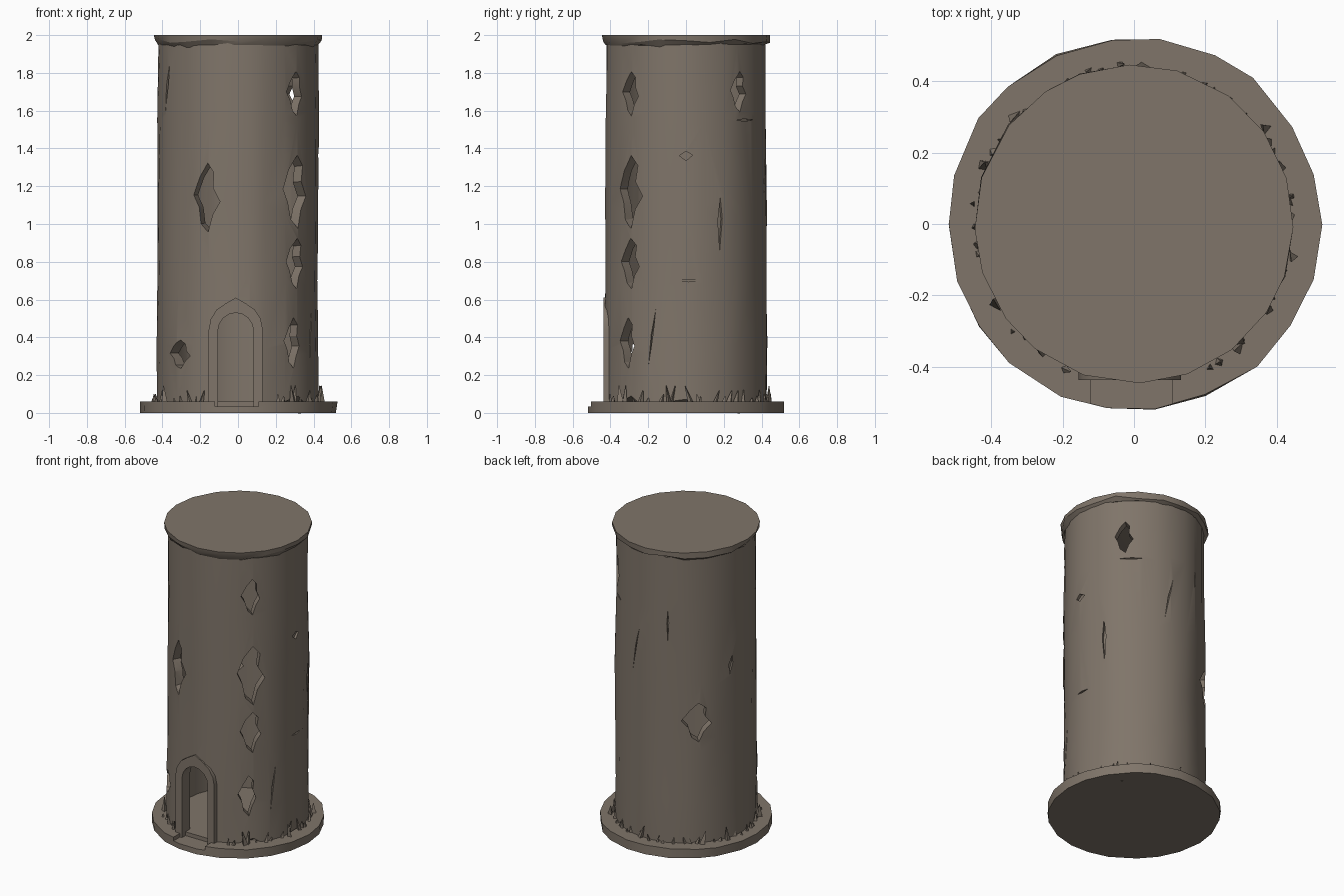
import bpy, bmesh, math, random
from mathutils import Vector, Matrix

random.seed(7)
if "Cube" in bpy.data.objects:
    bpy.data.objects.remove(bpy.data.objects["Cube"], do_unlink=True)

stone = bpy.data.materials.new("weathered_stone")
stone.use_nodes = True
COLOUR = (0.215, 0.178, 0.143, 1)
stone.diffuse_color = COLOUR
stone.node_tree.nodes["Principled BSDF"].inputs["Base Color"].default_value = COLOUR


def make(name, bm):
    bmesh.ops.recalc_face_normals(bm, faces=bm.faces)
    mesh = bpy.data.meshes.new(name)
    bm.to_mesh(mesh)
    bm.free()
    mesh.materials.append(stone)
    ob = bpy.data.objects.new(name, mesh)
    bpy.context.collection.objects.link(ob)
    return ob


def lathe(name, profile, sides, closed=False, jitter=0.0, zjitter=0.0):
    """Rings of (radius, height, roughness), either capped or joined into a tube."""
    bm = bmesh.new()
    turns = [2 * math.pi * (i + random.uniform(-1, 1) * jitter * 20) / sides for i in range(sides)]
    rings = []
    for r, z, rough in profile:
        ring = []
        for a in turns:
            rr = r + random.uniform(-1, 1) * jitter * rough
            zz = z + random.uniform(-1, 1) * zjitter * rough
            ring.append(bm.verts.new((rr * math.cos(a), rr * math.sin(a), zz)))
        rings.append(ring)
    pairs = list(zip(rings, rings[1:]))
    if closed:
        pairs.append((rings[-1], rings[0]))
    else:
        bm.faces.new(rings[0])
        bm.faces.new(rings[-1])
    for low, high in pairs:
        for i in range(sides):
            j = (i + 1) % sides
            bm.faces.new((low[i], low[j], high[j], high[i]))
    return make(name, bm)


def prism(bm, outline, matrix, near, far, flare=1.0):
    """Extrude a (u, v) outline along local x from near to far."""
    n = len(outline)
    a = [bm.verts.new(matrix @ Vector((near, u * flare, v * flare))) for u, v in outline]
    b = [bm.verts.new(matrix @ Vector((far, u, v))) for u, v in outline]
    bm.faces.new(a)
    bm.faces.new(b[::-1])
    for i in range(n):
        j = (i + 1) % n
        bm.faces.new((a[i], b[i], b[j], a[j]))


def radial(deg, z):
    return Matrix.Rotation(math.radians(deg), 4, "Z") @ Matrix.Translation((0, 0, z))


def cut(target, cutter):
    mod = target.modifiers.new("cut", "BOOLEAN")
    mod.operation, mod.solver, mod.object = "DIFFERENCE", "EXACT", cutter
    bpy.context.view_layer.update()
    result = bpy.data.meshes.new_from_object(
        target.evaluated_get(bpy.context.evaluated_depsgraph_get()))
    target.modifiers.clear()
    target.data = result
    bpy.data.objects.remove(cutter, do_unlink=True)


def smooth(ob, deg):
    bpy.ops.object.select_all(action="DESELECT")
    bpy.context.view_layer.objects.active = ob
    ob.select_set(True)
    bpy.ops.object.shade_smooth_by_angle(angle=math.radians(deg))


def arch(half, spring, rise, bottom, steps=8):
    pts = [(-half, bottom)]
    for i in range(steps + 1):
        a = math.pi * (1 - i / steps)
        pts.append((half * math.cos(a), spring + rise * math.sin(a)))
    return pts + [(half, bottom)]


# Hollow tower wall, slightly uneven outside
outer = [(0.43, 0.04, 1), (0.43, 0.35, 1), (0.427, 0.7, 1), (0.427, 1.1, 1),
         (0.425, 1.55, 1), (0.423, 1.97, 0.5)]
wall = lathe("tower_wall", outer + [(0.37, 1.97, 0), (0.37, 0.04, 0)], 26,
             closed=True, jitter=0.006, zjitter=0.05)

# Broken holes through the wall: direction, height, width, tallness
jagged = [(0.05, 0.5), (0.3, 0.36), (0.26, 0.14), (0.5, -0.06), (0.22, -0.24),
          (0.06, -0.5), (-0.2, -0.38), (-0.3, -0.14), (-0.5, 0.04), (-0.26, 0.3)]
holes = [(-44, 1.69, 0.11, 0.22), (-44, 1.17, 0.16, 0.36), (-44, 0.79, 0.13, 0.25),
         (-47, 0.37, 0.11, 0.25), (42, 1.7, 0.11, 0.2), (134, 0.86, 0.17, 0.24),
         (-113, 1.14, 0.15, 0.34), (-136, 0.31, 0.15, 0.14)]
for deg, z, w, h in holes:
    bm = bmesh.new()
    shape = [(u * w * random.uniform(0.85, 1.1), v * h) for u, v in jagged]
    prism(bm, shape, radial(deg, z), 0.5, 0.3, 1.12)
    cut(wall, make("hole_cutter", bm))

# Shallow cracks: direction, height, width, tallness, lean
cracks = [(0, 1.36, 0.07, 0.05, 0), (25, 1.0, 0.025, 0.28, 0), (48, 1.55, 0.15, 0.012, 0),
          (-152, 1.72, 0.02, 0.26, 0.02), (2, 0.7, 0.1, 0.012, 0), (80, 1.3, 0.012, 0.3, 0.03),
          (110, 1.5, 0.012, 0.2, 0), (165, 1.2, 0.03, 0.12, 0.01), (-25, 0.4, 0.012, 0.3, 0.02)]
for deg, z, w, h, lean in cracks:
    bm = bmesh.new()
    shape = [(lean, h / 2), (w / 2, h * 0.1), (-lean, -h / 2), (-w / 2, h * 0.05)]
    prism(bm, shape, radial(deg, z), 0.5, 0.41)
    cut(wall, make("crack_cutter", bm))

# Base slab with a lowered doorstep
base = lathe("base_slab", [(0.52, 0, 0.5), (0.522, 0.06, 1)], 22, jitter=0.006)
DOOR = Matrix.Translation((-0.012, 0, 0)) @ Matrix.Rotation(math.radians(-90), 4, "Z")
bm = bmesh.new()
prism(bm, [(-0.11, 0.035), (0.12, 0.035), (0.12, 0.2), (-0.11, 0.2)], DOOR, 0.6, 0.4)
cut(base, make("step_cutter", bm))

# Doorway opening and raised arch around it
bm = bmesh.new()
prism(bm, arch(0.095, 0.43, 0.1, 0.03), DOOR, 0.6, 0.3)
cut(wall, make("door_cutter", bm))
frame_outer = arch(0.143, 0.44, 0.15, 0.03)
frame_outer[5] = (frame_outer[5][0], 0.61)
bm = bmesh.new()
prism(bm, frame_outer, DOOR, 0.437, 0.39)
frame = make("door_arch", bm)
bm = bmesh.new()
prism(bm, arch(0.095, 0.43, 0.1, 0.0), DOOR, 0.6, 0.3)
cut(frame, make("arch_cutter", bm))

# Flat roof slab with an uneven lower lip
roof = lathe("roof_slab", [(0.42, 1.945, 1), (0.443, 1.967, 1), (0.446, 2.0, 0)], 20,
             jitter=0.007, zjitter=0.012)

# Stone shards around the foot of the wall
bm = bmesh.new()
for i in range(56):
    deg = i * 360 / 56 + random.uniform(-3, 3)
    if abs(deg - 270) < 20:
        continue
    tall = random.choice((0.02, 0.03, 0.04, 0.06, 0.085))
    size = random.uniform(0.012, 0.024)
    spot = radial(deg, 0.05 + tall / 2) @ Matrix.Translation((random.uniform(0.43, 0.455), 0, 0))
    lean = Matrix.Rotation(random.uniform(-0.35, 0.35), 4, "X")
    spin = Matrix.Rotation(random.uniform(0, 3), 4, "Z")
    bmesh.ops.create_cone(bm, cap_ends=True, segments=random.choice((3, 4)), radius1=size,
                          radius2=0.002, depth=tall + 0.02, matrix=spot @ lean @ spin)
make("foot_shards", bm)

for ob in (wall, base, frame, roof):
    smooth(ob, 24)
